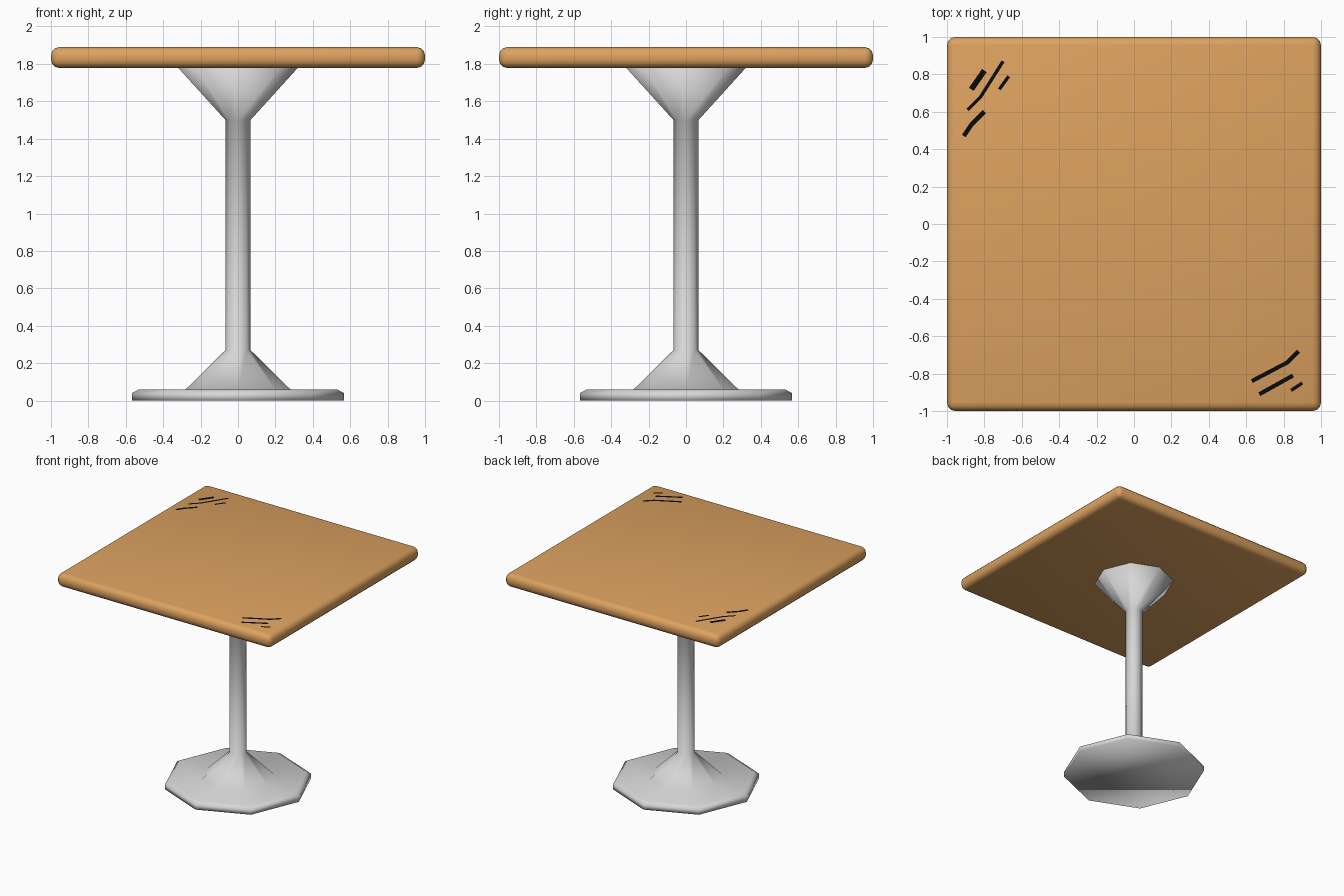
import bpy, bmesh, math
from mathutils import Vector

if "Cube" in bpy.data.objects:
    bpy.data.objects.remove(bpy.data.objects["Cube"])


def material(name, rgb):
    m = bpy.data.materials.new(name)
    m.diffuse_color = (*rgb, 1)
    m.use_nodes = True
    m.node_tree.nodes["Principled BSDF"].inputs["Base Color"].default_value = m.diffuse_color
    return m


wood = material("warm_wood", (0.72, 0.36, 0.115))
metal = material("light_grey_metal", (0.68, 0.68, 0.68))
black = material("black", (0.003, 0.003, 0.003))


def add_object(name, bm, mat, smooth=True):
    me = bpy.data.meshes.new(name)
    for f in bm.faces:
        f.smooth = smooth
    bm.to_mesh(me)
    bm.free()
    me.materials.append(mat)
    ob = bpy.data.objects.new(name, me)
    bpy.context.collection.objects.link(ob)
    return ob


TOP = 1.89

# square table top with softly rounded edges
bm = bmesh.new()
bmesh.ops.create_cube(bm, size=1)
for v in bm.verts:
    v.co = (v.co.x * 2, v.co.y * 2, v.co.z * 0.112 + TOP - 0.056)
bmesh.ops.bevel(bm, geom=list(bm.edges), offset=0.045, segments=3,
                profile=0.5, affect='EDGES')
top = add_object("table_top", bm, wood)
bpy.context.view_layer.objects.active = top
top.select_set(True)
bpy.ops.object.shade_smooth_by_angle(angle=math.radians(40))
top.select_set(False)

# eight-sided pedestal: foot, lower cone, column, upper cone
profile = [(0.567, 0.0), (0.567, 0.04), (0.53, 0.06), (0.28, 0.06),
           (0.067, 0.27), (0.067, 1.5), (0.32, 1.779)]
bm = bmesh.new()
rings = [[bm.verts.new((r * math.cos(i * math.pi / 4),
                        r * math.sin(i * math.pi / 4), z))
          for i in range(8)] for r, z in profile]
for a, b in zip(rings, rings[1:]):
    for i in range(8):
        j = (i + 1) % 8
        bm.faces.new((a[i], a[j], b[j], b[i]))
bm.faces.new(rings[0][::-1])
bm.faces.new(rings[-1])
add_object("pedestal", bm, metal)

# thin painted shine strokes in two opposite corners: (width, path)
strokes = [
    (0.030, [(-0.87, 0.72), (-0.80, 0.82)]),
    (0.018, [(-0.89, 0.61), (-0.82, 0.68), (-0.70, 0.87)]),
    (0.018, [(-0.72, 0.72), (-0.67, 0.79)]),
    (0.024, [(-0.91, 0.47), (-0.87, 0.53), (-0.80, 0.60)]),
    (0.022, [(0.63, -0.84), (0.82, -0.74), (0.88, -0.68)]),
    (0.022, [(0.67, -0.91), (0.85, -0.81)]),
    (0.018, [(0.84, -0.89), (0.90, -0.85)]),
]
bm = bmesh.new()
for width, path in strokes:
    pts = [Vector(p) for p in path]
    pairs = []
    for i, p in enumerate(pts):
        d = (pts[min(i + 1, len(pts) - 1)] - pts[max(i - 1, 0)]).normalized()
        n = Vector((-d.y, d.x)) * width / 2
        pairs.append([bm.verts.new((*q, TOP + 0.0005)) for q in (p - n, p + n)])
    for a, b in zip(pairs, pairs[1:]):
        bm.faces.new((a[0], b[0], b[1], a[1]))
add_object("shine_strokes", bm, black, False)
